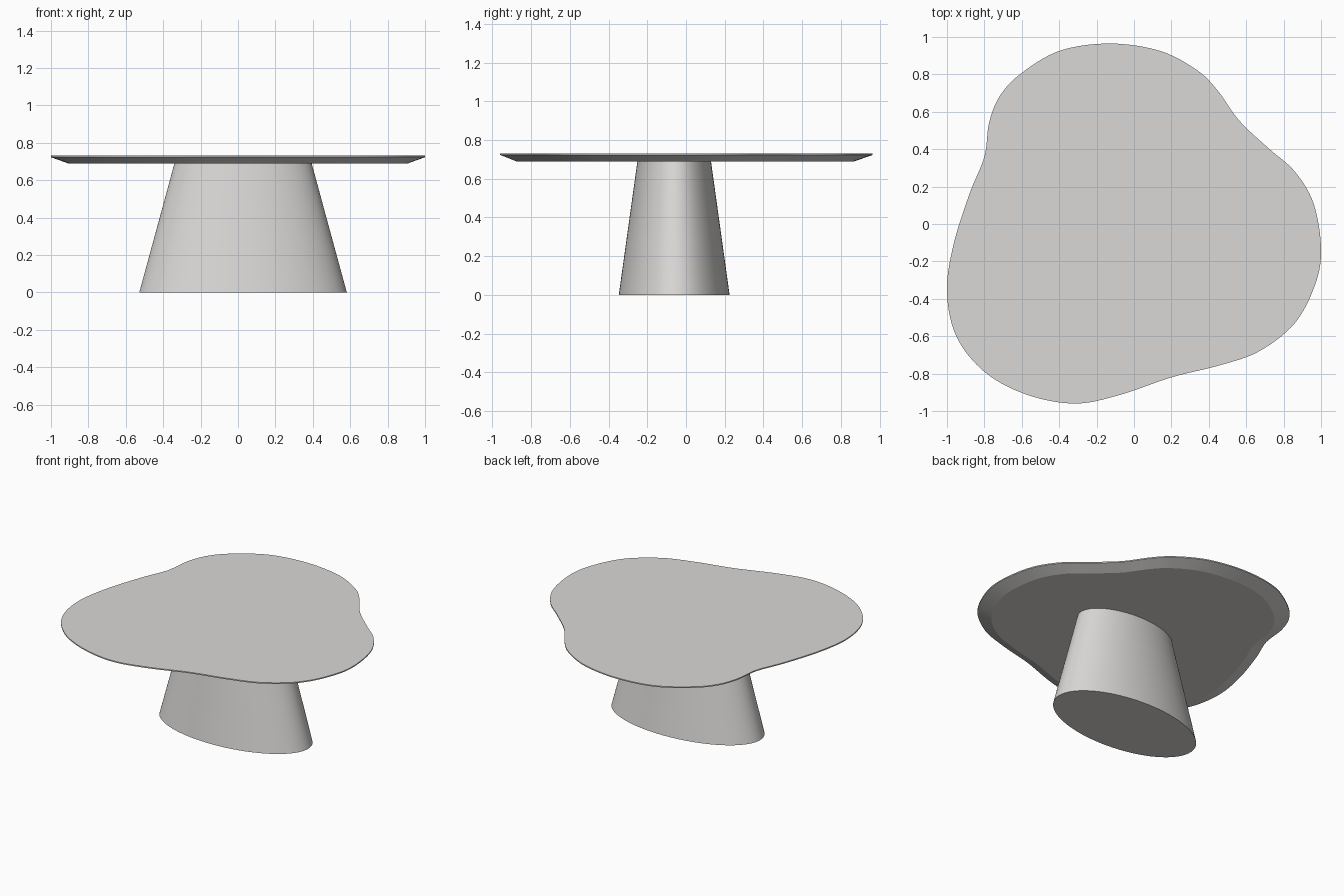
import bpy, bmesh, math
from mathutils import Vector

if "Cube" in bpy.data.objects:
    bpy.data.objects.remove(bpy.data.objects["Cube"])

stone = bpy.data.materials.new("warm light grey")
stone.diffuse_color = (0.70, 0.69, 0.675, 1)
stone.use_nodes = True
stone.node_tree.nodes["Principled BSDF"].inputs["Base Color"].default_value = stone.diffuse_color


def loft(name, rings, angle):
    """Closed solid through equal-length rings listed from bottom to top."""
    bm = bmesh.new()
    loops = [[bm.verts.new(p) for p in ring] for ring in rings]
    n = len(loops[0])
    for low, high in zip(loops, loops[1:]):
        for i in range(n):
            j = (i + 1) % n
            bm.faces.new((low[i], low[j], high[j], high[i]))
    bm.faces.new(loops[0][::-1])
    bm.faces.new(loops[-1])
    bmesh.ops.recalc_face_normals(bm, faces=bm.faces)
    me = bpy.data.meshes.new(name)
    bm.to_mesh(me)
    bm.free()
    me.materials.append(stone)
    ob = bpy.data.objects.new(name, me)
    bpy.context.collection.objects.link(ob)
    bpy.ops.object.select_all(action='DESELECT')
    ob.select_set(True)
    bpy.context.view_layer.objects.active = ob
    bpy.ops.object.shade_smooth_by_angle(angle=math.radians(angle))
    return ob


def closed_spline(points, steps):
    """Centripetal-style smooth closed curve (Catmull-Rom)."""
    pts = [Vector(p) for p in points]
    n, out = len(pts), []
    for i in range(n):
        a, b, c, d = (pts[(i + k) % n] for k in (-1, 0, 1, 2))
        for s in range(steps):
            t = s / steps
            out.append(0.5 * (2 * b + (c - a) * t + (2 * a - 5 * b + 4 * c - d) * t * t
                              + (3 * b - a - 3 * c + d) * t ** 3))
    return out


# Organic outline of the table top, anticlockwise
outline = [
    (1.0, -0.13), (0.96, 0.11), (0.86, 0.28), (0.725, 0.40), (0.565, 0.55),
    (0.45, 0.71), (0.34, 0.82), (0.14, 0.925), (-0.13, 0.965), (-0.40, 0.925),
    (-0.61, 0.80), (-0.72, 0.68), (-0.775, 0.54), (-0.80, 0.36), (-0.88, 0.16),
    (-0.965, -0.11), (-1.0, -0.36), (-0.95, -0.60), (-0.80, -0.79),
    (-0.58, -0.91), (-0.32, -0.96), (-0.08, -0.915), (0.20, -0.82),
    (0.46, -0.755), (0.67, -0.68), (0.86, -0.53), (0.97, -0.32)]
curve = closed_spline(outline, 8)


def top_ring(scale, z):
    return [(p.x * scale, p.y * scale - 0.06 * (1 - scale), z) for p in curve]


# Table top: undercut bevel and thin upright lip
loft("table_top", [top_ring(0.908, 0.69), top_ring(1, 0.723), top_ring(1, 0.731)], 14)


def ellipse(rx, ry, z, n=128, turn=math.radians(1.5)):
    c, s = math.cos(turn), math.sin(turn)
    ring = []
    for i in range(n):
        a = 2 * math.pi * i / n
        x, y = rx * math.cos(a), ry * math.sin(a)
        ring.append((0.027 + x * c - y * s, -0.061 + x * s + y * c, z))
    return ring


# Tapered oval pedestal
loft("pedestal", [ellipse(0.555, 0.286, 0), ellipse(0.367, 0.19, 0.69)], 30)
